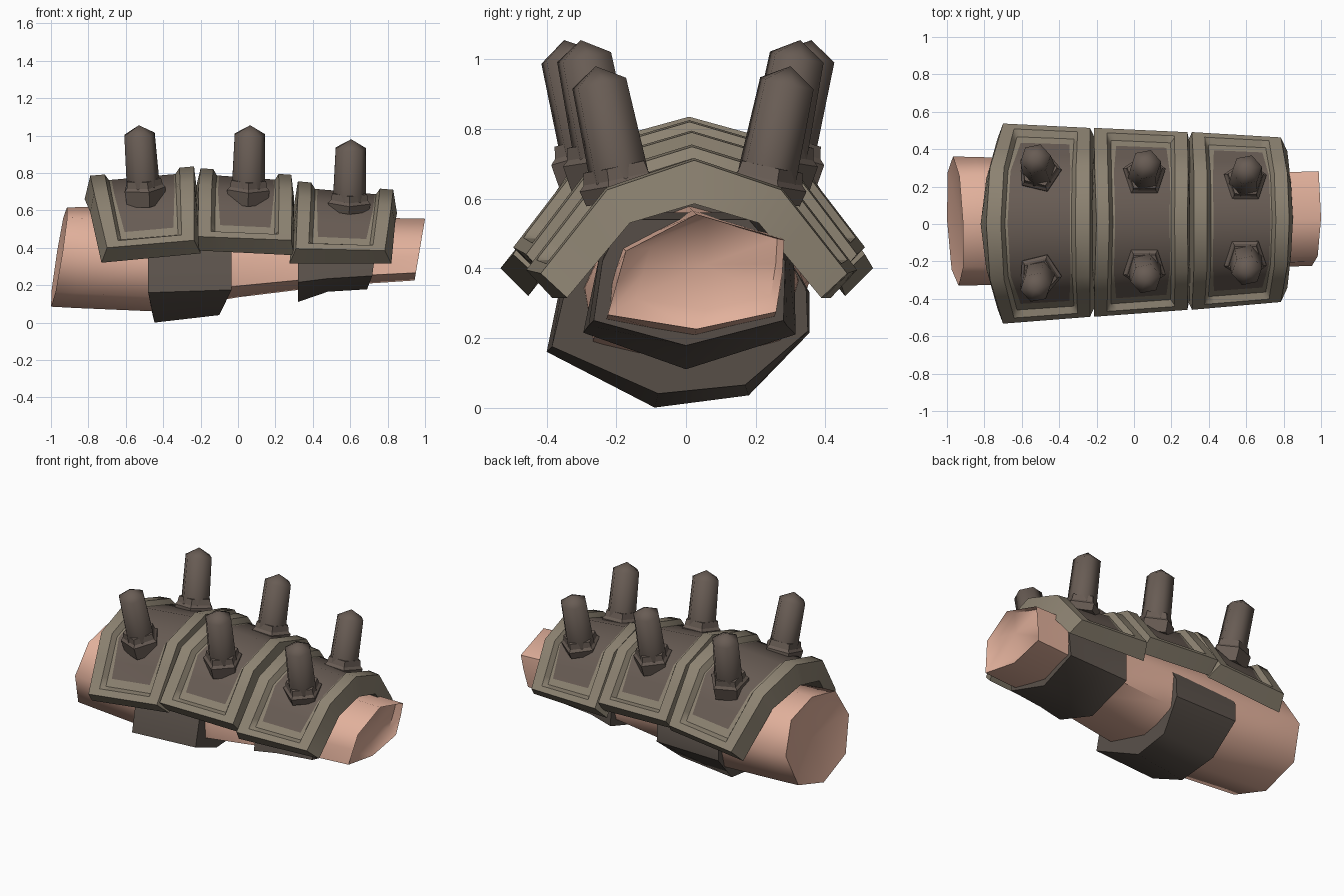
import bpy, bmesh, math
from mathutils import Vector

if "Cube" in bpy.data.objects:
    bpy.data.objects.remove(bpy.data.objects["Cube"])


def srgb(r, g, b):
    lin = lambda c: (c / 255 / 12.92) if c < 10 else ((c / 255 + 0.055) / 1.055) ** 2.4
    return (lin(r), lin(g), lin(b), 1)


def material(name, rgb):
    m = bpy.data.materials.new(name)
    m.diffuse_color = srgb(*rgb)
    m.use_nodes = True
    m.node_tree.nodes["Principled BSDF"].inputs["Base Color"].default_value = m.diffuse_color
    return m


SKIN = material("skin", (226, 177, 156))
TAN = material("tan_plate", (140, 130, 113))
BROWN = material("brown_panel", (104, 92, 84))
DARK = material("dark_strap", (91, 82, 75))


def finish(bm, name, mats, angle=None):
    bmesh.ops.recalc_face_normals(bm, faces=bm.faces)
    me = bpy.data.meshes.new(name)
    bm.to_mesh(me)
    bm.free()
    for m in mats:
        me.materials.append(m)
    ob = bpy.data.objects.new(name, me)
    bpy.context.collection.objects.link(ob)
    if angle:
        bpy.ops.object.select_all(action='DESELECT')
        ob.select_set(True)
        bpy.context.view_layer.objects.active = ob
        bpy.ops.object.shade_smooth_by_angle(angle=math.radians(angle))
    return ob


def loft(name, rings, mat, angle=None, tips=(None, None)):
    """Bridge closed rings; each end gets a flat cap or a fan to a tip point."""
    bm = bmesh.new()
    vs = [[bm.verts.new(p) for p in r] for r in rings]
    n = len(vs[0])
    for a, b in zip(vs, vs[1:]):
        for i in range(n):
            j = (i + 1) % n
            bm.faces.new((a[i], a[j], b[j], b[i]))
    for ring, tip in ((vs[0], tips[0]), (vs[-1], tips[1])):
        if tip is None:
            bm.faces.new(ring)
        else:
            t = bm.verts.new(tip)
            for i in range(n):
                bm.faces.new((ring[i], ring[(i + 1) % n], t))
    return finish(bm, name, [mat], angle)


# Forearm: eight-sided section blending from the elbow shape to the wrist shape
ELBOW = [(0, 1), (.7, .8), (1, .1), (.75, -.7), (0, -1), (-.75, -.7), (-1, .1), (-.7, .8)]
WRIST = [(0, 1), (.97, .55), (.95, 0), (.88, -.7), (0, -1), (-.98, -.75), (-.88, -.2), (-.78, .36)]


def arm_ring(x, cy, cz, hw, hh, t, tilt, s=1.0, yaw=0):
    pts = []
    for a, b in zip(ELBOW, WRIST):
        y, z = (a[k] + (b[k] - a[k]) * t for k in (0, 1))
        pts.append((x + tilt * z - yaw * y, cy + hw * y * s, cz + hh * z * s))
    return pts


loft("forearm", [
    arm_ring(-.935, .015, .365, .345, .265, 0, .04, .75, .015),
    arm_ring(-.957, .015, .35, .345, .265, 0, .042, 1, .015),
    arm_ring(-.85, .015, .348, .345, .27, .05, .02),
    arm_ring(-.45, .01, .335, .335, .275, .3, 0),
    arm_ring(.0, .01, .355, .32, .22, .5, 0),
    arm_ring(.5, .02, .38, .27, .185, .8, .01),
    arm_ring(.972, .03, .39, .26, .165, 1, .028),
    arm_ring(.935, .06, .412, .26, .165, 1, .028, .8),
], SKIN, 60, ((-.93, .015, .36), (.955, .055, .41)))


# Straps wrapped under the forearm
def strap(name, stations):
    """Each station is the x at the sides, the x at the bottom and a section."""
    rings = []
    for side_x, low_x, ring in stations:
        low = min(z for _, z in ring)
        rings.append([(low_x + (side_x - low_x) * min((z - low) / .13, 1), y, z)
                      for y, z in ring])
    loft(name, rings, DARK, 40)


A = [(-.34, .45), (-.40, .16), (-.09, .0), (.18, .035), (.355, .215), (.355, .33), (.2, .6), (-.2, .6)]
B = [(-.32, .45), (-.385, .175), (-.08, .04), (.17, .065), (.35, .22), (.345, .34), (.2, .6), (-.2, .6)]
strap("elbow_strap", [(-.48, -.446, A), (-.035, -.10, B)])
D = [(-.25, .43), (-.295, .215), (0, .11), (.315, .21), (.31, .43), (.2, .56), (-.2, .56)]
E = [(-.25, .43), (-.28, .235), (0, .165), (.29, .235), (.295, .43), (.2, .56), (-.2, .56)]
F = [(-.24, .42), (-.265, .25), (0, .178), (.28, .25), (.285, .42), (.18, .54), (-.18, .54)]
strap("wrist_strap", [(.32, .32, D), (.48, .48, E), (.74, .69, F)])


def mid_y(x):
    """The armour runs slightly askew to the long axis."""
    return .012 + .014 * x


# Armour plates: each end is (outer, inner) with points at bottom, shoulder, apex
V = [0, .11, .16, .30, .6, 1, 2]
U = [0, .14, .18, .25, .76, .82, .86, 1]


def along(prof, v):
    i = min(int(v), 1)
    return Vector(prof[i]).lerp(Vector(prof[i + 1]), v - i)


def plate(name, left, right):
    bm = bmesh.new()
    vlist = [(v, 1) for v in V] + [(v, -1) for v in V[-2::-1]]
    grids = []
    for k in (0, 1):
        grid = []
        for ui, u0 in enumerate(U):
            row = []
            for v, side in vlist:
                # dark panel widens toward the top
                wide = min(v, 1) * .045
                u = u0 + (-wide if ui == 3 else wide if ui == 4 else 0)
                p = along(left[k], v).lerp(along(right[k], v), u)
                # sunken middle inside the raised rim
                if k == 0 and 2 <= ui <= 5 and v > .15:
                    p -= (p - Vector((p.x, 0, .25))).normalized() * .032
                row.append(bm.verts.new((p.x, p.y * side + mid_y(p.x), p.z)))
            grid.append(row)
        grids.append(grid)
    outer, inner = grids
    nu, nv = len(U), len(vlist)
    for g in grids:
        for i in range(nu - 1):
            for j in range(nv - 1):
                f = bm.faces.new((g[i][j], g[i + 1][j], g[i + 1][j + 1], g[i][j + 1]))
                # dark panel in the sunken middle
                if g is outer and i == 3 and 3 <= j <= nv - 5:
                    f.material_index = 1
    for i in range(nu - 1):
        for j in (0, nv - 1):
            bm.faces.new((outer[i][j], outer[i + 1][j], inner[i + 1][j], inner[i][j]))
    for j in range(nv - 1):
        for i in (0, nu - 1):
            bm.faces.new((outer[i][j], outer[i][j + 1], inner[i][j + 1], inner[i][j]))
    finish(bm, name, [TAN, BROWN], 40)


plate("elbow_plate",
      ([(-.70, .535, .40), (-.77, .30, .695), (-.79, 0, .785)],
       [(-.73, .455, .32), (-.79, .24, .59), (-.82, 0, .66)]),
      ([(-.235, .505, .44), (-.235, .29, .755), (-.235, 0, .835)],
       [(-.20, .43, .37), (-.22, .23, .64), (-.22, 0, .71)]))
plate("middle_plate",
      ([(-.215, .505, .46), (-.21, .29, .74), (-.20, 0, .825)],
       [(-.21, .43, .385), (-.225, .23, .63), (-.23, 0, .70)]),
      ([(.285, .475, .44), (.29, .27, .71), (.285, 0, .79)],
       [(.30, .405, .36), (.30, .21, .59), (.30, 0, .665)]))
plate("wrist_plate",
      ([(.31, .475, .395), (.32, .26, .675), (.32, 0, .755)],
       [(.275, .40, .315), (.30, .20, .56), (.30, 0, .63)]),
      ([(.785, .44, .385), (.82, .25, .625), (.83, 0, .71)],
       [(.82, .365, .315), (.84, .185, .53), (.85, 0, .585)]))


# Spikes: hexagonal pegs with a two-step pentagonal collar, leaning outward
def spike(name, base, tip, turn, depth):
    base, tip = Vector(base), Vector(tip)
    axis = (tip - base).normalized()
    ax = Vector((1, 0, 0))
    ax = (ax - axis * ax.dot(axis)).normalized()
    ay = axis.cross(ax)
    length = (tip - base).length

    def ring(d, r, n, start):
        return [base + axis * d + r * (ax * math.cos(start + i * math.tau / n)
                + ay * math.sin(start + i * math.tau / n)) for i in range(n)]
    turn = math.copysign(turn, base.y)
    loft(name + "_collar", [ring(-depth, .11, 5, turn), ring(.015, .12, 5, turn),
                            ring(.03, .105, 5, turn), ring(.065, .098, 5, turn)], BROWN)
    loft(name, [ring(-.02, .09, 6, .2), ring(.06, .089, 6, .2),
                ring(length - .05, .083, 6, .2)], BROWN, 61, (None, tip))


SPIKES = [("elbow", (-.505, .275, .705), (-.53, .355, 1.055), 1.31, .07),
          ("middle", (.055, .245, .70), (.065, .315, 1.055), 1.57, .06),
          ("wrist", (.595, .205, .63), (.605, .28, .98), 1.57, .03)]
for part, b, t, turn, depth in SPIKES:
    for side, label in ((1, "back"), (-1, "front")):
        dy = mid_y(b[0])
        spike(f"{part}_spike_{label}", (b[0], b[1] * side + dy, b[2]),
              (t[0], t[1] * side + dy, t[2]), turn, depth)
